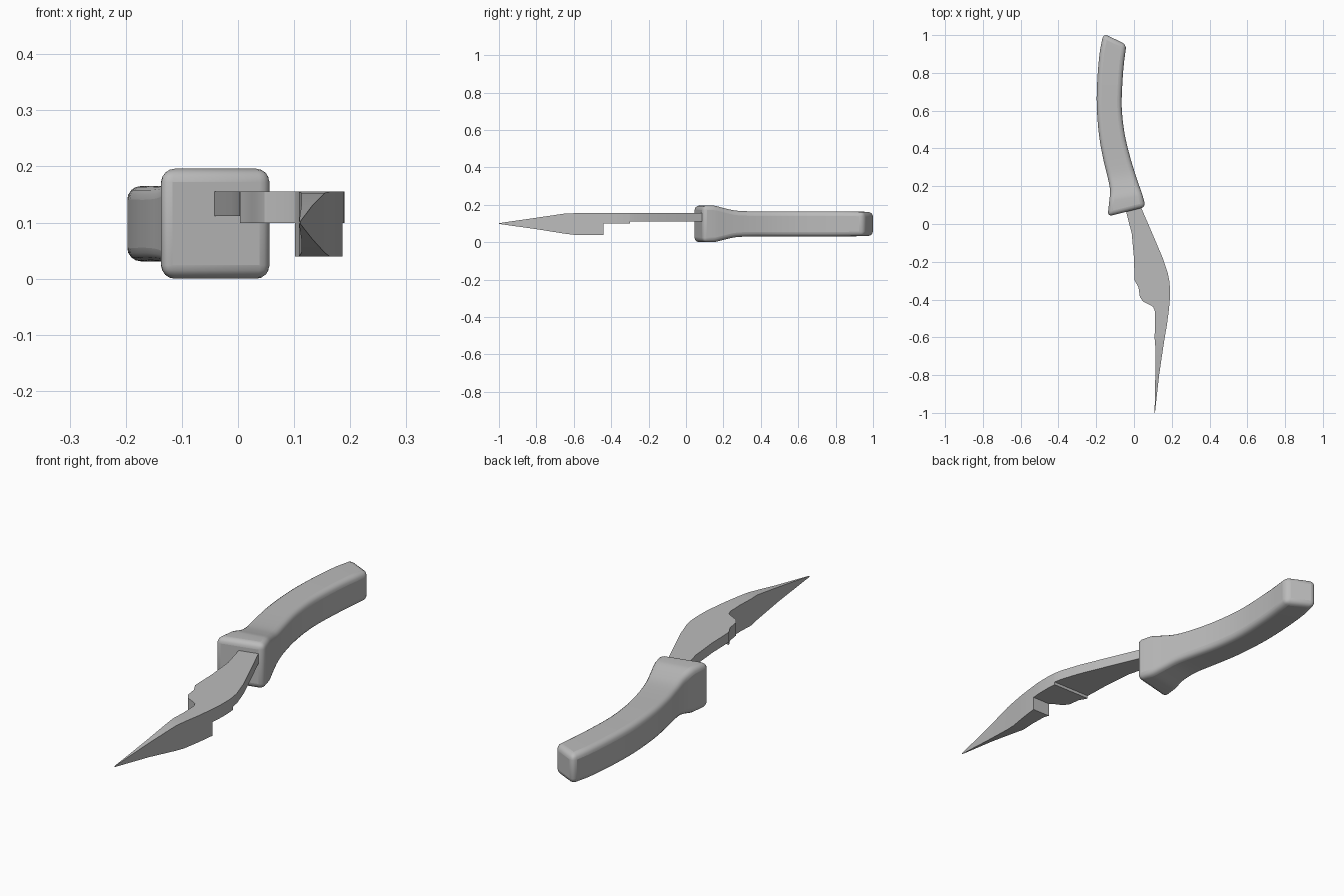
import bpy
import bmesh
from mathutils import Vector

cube = bpy.data.objects.get("Cube")
if cube:
    bpy.data.objects.remove(cube, do_unlink=True)

grey = bpy.data.materials.new("plain grey")
grey.use_nodes = True
grey.diffuse_color = (0.5, 0.5, 0.5, 1)
grey.node_tree.nodes["Principled BSDF"].inputs["Base Color"].default_value = (0.5, 0.5, 0.5, 1)


def loft(name, rings):
    """Skin a row of four-cornered rings and cap both ends."""
    bm = bmesh.new()
    loops = [[bm.verts.new(p) for p in ring] for ring in rings]
    for a, b in zip(loops, loops[1:]):
        for i in range(4):
            j = (i + 1) % 4
            bm.faces.new((a[i], a[j], b[j], b[i]))
    bm.faces.new(loops[0])
    bm.faces.new(loops[-1])
    bmesh.ops.recalc_face_normals(bm, faces=bm.faces)
    mesh = bpy.data.meshes.new(name)
    bm.to_mesh(mesh)
    bm.free()
    mesh.materials.append(grey)
    obj = bpy.data.objects.new(name, mesh)
    bpy.context.collection.objects.link(obj)
    return obj


def smooth(obj, angle):
    bpy.ops.object.select_all(action='DESELECT')
    obj.select_set(True)
    bpy.context.view_layer.objects.active = obj
    bpy.ops.object.shade_smooth_by_angle(angle=angle)


def spline(rows, steps):
    """Catmull-Rom through the rows, leaving the end spans undivided."""
    rows = [Vector(r) for r in rows]
    out = [rows[0]]
    for i in range(1, len(rows) - 2):
        a, b, c, d = rows[i - 1:i + 3]
        for s in range(steps):
            t = s / steps
            out.append(0.5 * (2 * b + (c - a) * t + (2 * a - 5 * b + 4 * c - d) * t * t
                              + (3 * b - a - 3 * c + d) * t ** 3))
    return out + rows[-2:]


# Handle: left x, left y, right x, right y, half height
sections = [
    (-0.14, 0.04, 0.062, 0.09, 0.098),
    (-0.131, 0.12, 0.046, 0.15, 0.098),
    (-0.127, 0.18, 0.025, 0.21, 0.084),
    (-0.14, 0.25, 0.005, 0.27, 0.071),
    (-0.162, 0.34, -0.022, 0.36, 0.067),
    (-0.185, 0.47, -0.05, 0.48, 0.067),
    (-0.197, 0.63, -0.065, 0.62, 0.067),
    (-0.193, 0.78, -0.06, 0.77, 0.067),
    (-0.18, 0.92, -0.051, 0.87, 0.066),
    (-0.162, 1.008, -0.04, 0.95, 0.064),
]
mid = 0.098
handle = loft("handle", [
    [(lx, ly, mid - h), (rx, ry, mid - h), (rx, ry, mid + h), (lx, ly, mid + h)]
    for lx, ly, rx, ry, h in spline(sections, 4)])
bevel = handle.modifiers.new("rounded edges", 'BEVEL')
bevel.width = 0.024
bevel.segments = 4
bevel.limit_method = 'ANGLE'
bevel.angle_limit = 0.8
bevel.use_clamp_overlap = False
smooth(handle, 0.7)

# Blade: y, left x, right x, underside z, top z; repeated y makes a step
top, thin, shelf, deep = 0.155, 0.112, 0.099, 0.04
rows = [
    (0.12, -0.05, 0.025, thin, top),
    (0.07, -0.043, 0.045, thin, top),
    (-0.05, -0.012, 0.097, thin, top),
    (-0.18, 0.0, 0.152, thin, top),
    (-0.26, 0.002, 0.179, thin, top),
    (-0.3, 0.004, 0.187, thin, top),
    (-0.3, 0.004, 0.187, shelf, top),
    (-0.335, 0.024, 0.19, shelf, top),
    (-0.385, 0.031, 0.19, shelf, top),
    (-0.41, 0.047, 0.189, shelf, top),
    (-0.43, 0.088, 0.187, shelf, top),
    (-0.44, 0.102, 0.186, shelf, top),
    (-0.44, 0.102, 0.186, deep, top),
    (-0.46, 0.11, 0.184, deep, top),
    (-0.53, 0.112, 0.175, deep, top),
    (-0.6, 0.109, 0.163, deep, top),
    (-0.65, 0.113, 0.155, 0.046, 0.153),
    (-0.8, 0.113, 0.133, 0.07, 0.131),
    (-1.0, 0.109, 0.111, 0.098, 0.102),
]
blade = loft("blade", [
    [(xl, y, zb), (xr, y, zb), (xr, y, zt), (xl, y, zt)] for y, xl, xr, zb, zt in rows])
smooth(blade, 0.5)
